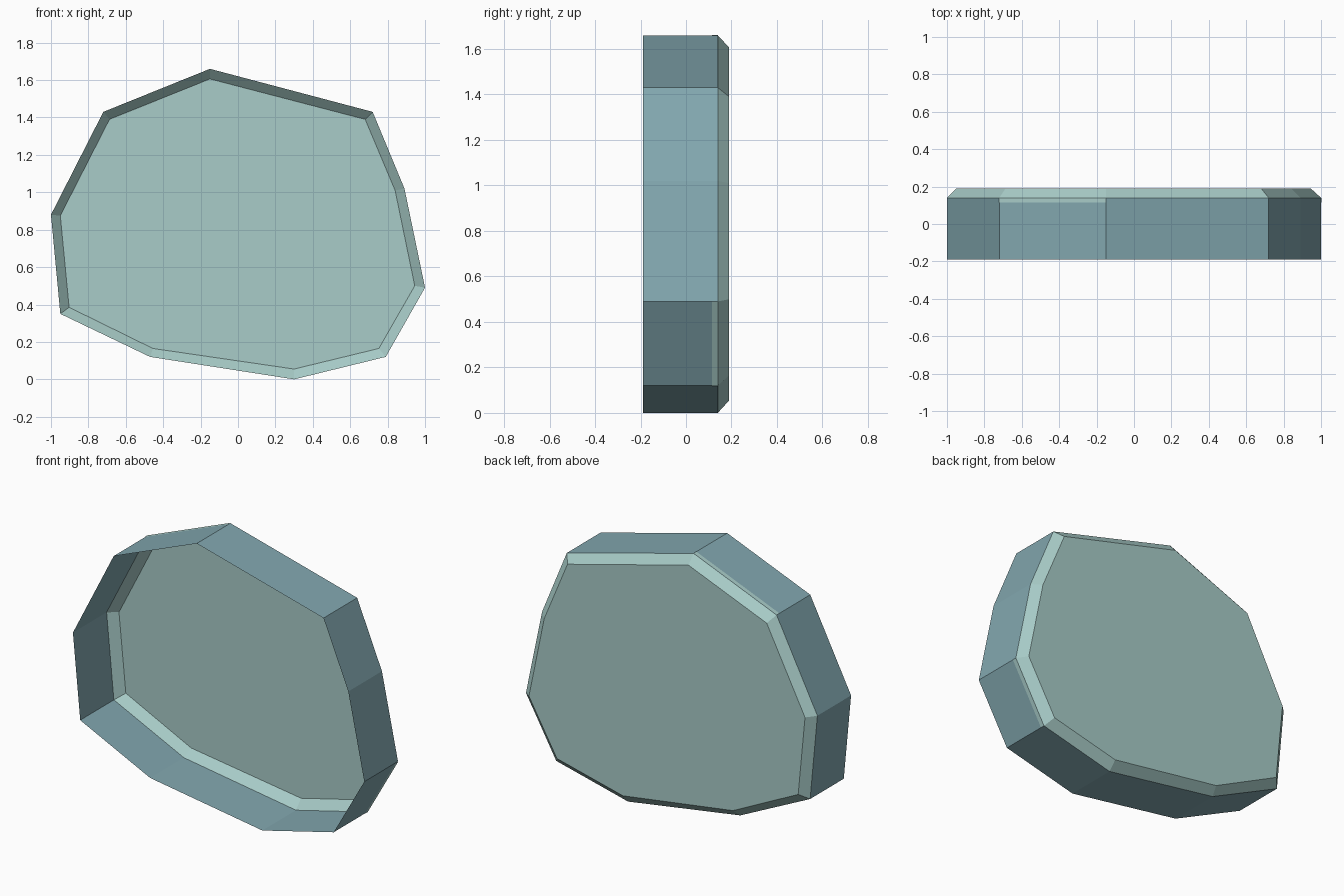
import bpy, bmesh
from mathutils import Vector

if "Cube" in bpy.data.objects:
    bpy.data.objects.remove(bpy.data.objects["Cube"])

Y_FRONT, Y_EDGE, Y_BACK = -0.19, 0.14, 0.19

# Outline of the wall and of the smaller back panel, as (x, z)
OUTER = [(-0.15, 1.66), (0.72, 1.43), (0.89, 1.02), (1.0, 0.49), (0.79, 0.12),
         (0.3, 0.0), (-0.47, 0.12), (-0.95, 0.35), (-1.0, 0.88), (-0.72, 1.43)]
INNER = [(-0.15, 1.606), (0.68, 1.39), (0.84, 1.01), (0.945, 0.50), (0.753, 0.165),
         (0.3, 0.055), (-0.455, 0.165), (-0.903, 0.385), (-0.95, 0.875), (-0.687, 1.39)]


def material(name, color):
    m = bpy.data.materials.new(name)
    m.diffuse_color = (*color, 1)
    m.use_nodes = True
    m.node_tree.nodes["Principled BSDF"].inputs["Base Color"].default_value = m.diffuse_color
    return m


def make(name, mat, rings, cap=False):
    """Loft flat-sided bands through closed rings of points."""
    bm = bmesh.new()
    loops = [[bm.verts.new((x, y, z)) for x, z in pts] for pts, y in rings]
    for a, b in zip(loops, loops[1:]):
        n = len(a)
        for i in range(n):
            j = (i + 1) % n
            bm.faces.new((a[i], a[j], b[j], b[i]))
    if cap:
        bm.faces.new(loops[-1])
    bmesh.ops.recalc_face_normals(bm, faces=bm.faces)
    me = bpy.data.meshes.new(name)
    bm.to_mesh(me)
    bm.free()
    me.materials.append(mat)
    ob = bpy.data.objects.new(name, me)
    bpy.context.collection.objects.link(ob)
    return ob


wall_mat = material("slate blue", (0.223, 0.386, 0.429))
pane_mat = material("pale teal", (0.392, 0.604, 0.578))

# Open-fronted side wall
make("side_wall", wall_mat, [(OUTER, Y_FRONT), (OUTER, Y_EDGE)])

# Bevelled back panel
make("back_panel", pane_mat, [(OUTER, Y_EDGE), (INNER, Y_BACK)], cap=True)

# Thin lips of the back panel lapping over two wall sides
for name, i in (("top_lip", 9), ("lower_right_lip", 3)):
    a, b = Vector(OUTER[i]), Vector(OUTER[(i + 1) % 10])
    d = (b - a).normalized()
    off = Vector((-d.y, d.x)) * 0.002
    me = bpy.data.meshes.new(name)
    p, q = a + off, b + off
    me.from_pydata([(p.x, 0.115, p.y), (q.x, 0.115, q.y),
                    (q.x, Y_EDGE, q.y), (p.x, Y_EDGE, p.y)], [], [(0, 1, 2, 3)])
    me.materials.append(pane_mat)
    bpy.context.collection.objects.link(bpy.data.objects.new(name, me))
